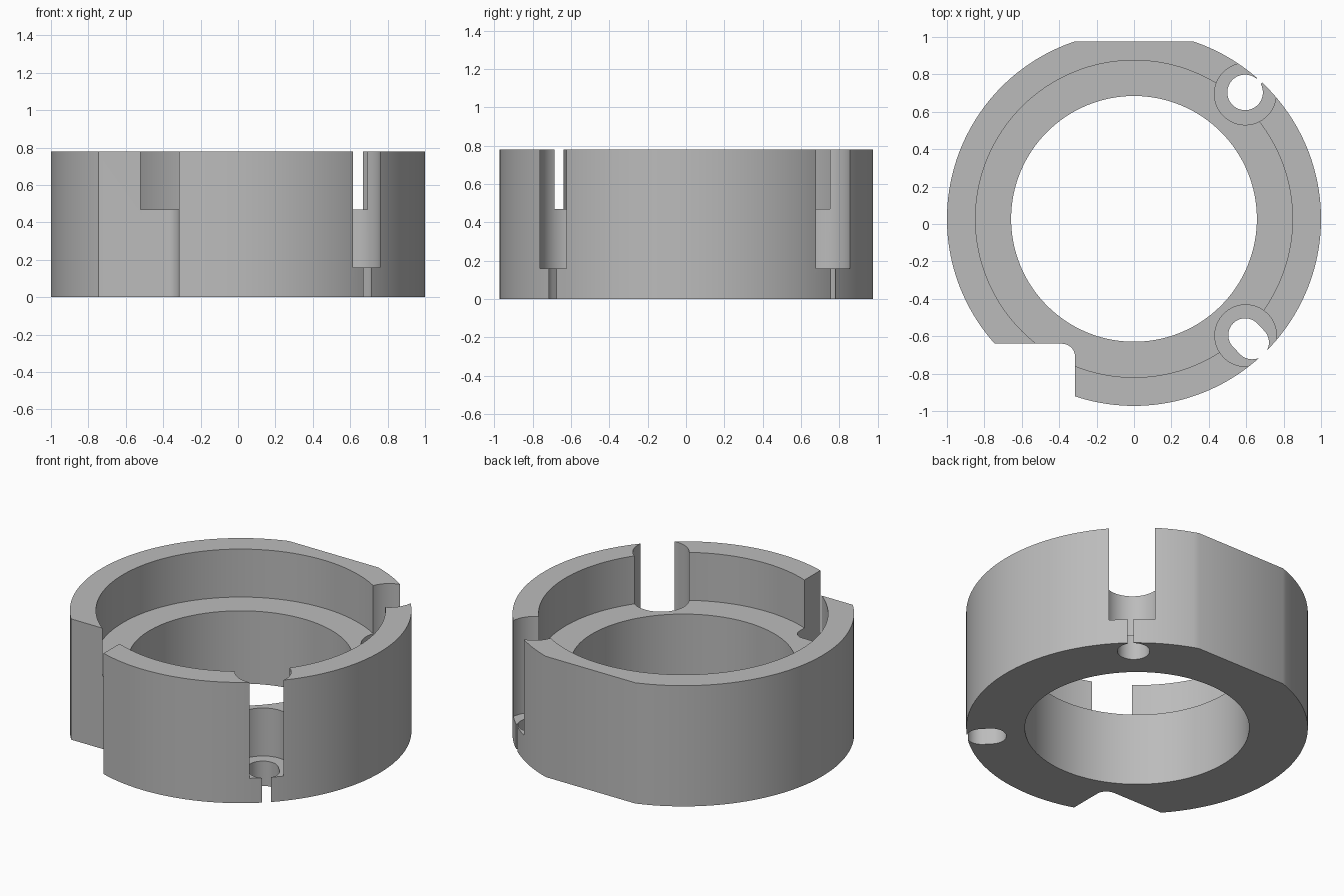
import bpy, bmesh, math
from mathutils import Vector

cube = bpy.data.objects.get("Cube")
if cube:
    bpy.data.objects.remove(cube, do_unlink=True)

CY = 0.0275          # ring axis offset along y
HEIGHT = 0.78
FLOOR = 0.47         # recess floor
SEAT = 0.16          # counterbore floor

grey = bpy.data.materials.new("satin_grey")
grey.use_nodes = True
grey.diffuse_color = (0.5, 0.5, 0.5, 1)
grey.node_tree.nodes["Principled BSDF"].inputs["Base Color"].default_value = (0.5, 0.5, 0.5, 1)


def arc(cx, cy, r, start, end, steps):
    """Points along an arc, angles in degrees."""
    angles = [math.radians(start + (end - start) * i / steps) for i in range(steps + 1)]
    return [(cx + r * math.cos(a), cy + r * math.sin(a)) for a in angles]


def circle(cx, cy, r, steps=64):
    return arc(cx, cy, r, 0, 360, steps)[:-1]


def slot(start, end, r):
    """Rounded slot outline between two centres."""
    a = math.degrees(math.atan2(end[1] - start[1], end[0] - start[0]))
    return arc(*end, r, a - 90, a + 90, 24) + arc(*start, r, a + 90, a + 270, 24)


def prism(name, outline, z0, z1):
    """Extrude a counter-clockwise outline from z0 to z1."""
    bm = bmesh.new()
    base = bm.faces.new([bm.verts.new((x, y, z0)) for x, y in outline])
    top = bmesh.ops.extrude_face_region(bm, geom=[base])["geom"]
    verts = [g for g in top if isinstance(g, bmesh.types.BMVert)]
    bmesh.ops.translate(bm, vec=(0, 0, z1 - z0), verts=verts)
    bmesh.ops.recalc_face_normals(bm, faces=bm.faces)
    mesh = bpy.data.meshes.new(name)
    bm.to_mesh(mesh)
    bm.free()
    obj = bpy.data.objects.new(name, mesh)
    bpy.context.collection.objects.link(obj)
    return obj


def radial(angle, distance):
    a = math.radians(angle)
    return (distance * math.cos(a), CY + distance * math.sin(a))


# Ring body with a flat across the back
half = math.degrees(math.acos(0.9475))
ring = prism("clamp_ring", arc(0, CY, 1, 90 + half, 450 - half, 160), 0, HEIGHT)
ring.data.materials.append(grey)

# Central bore and stepped recess
cutters = [
    prism("bore_cutter", circle(0, CY, 0.657, 128), -0.1, 1),
    prism("recess_cutter", circle(0, CY, 0.8475, 128), FLOOR, 1),
]

# Front corner notch with a rounded inner corner
notch = [(-1.2, -1.2), (-0.315, -1.2)] + arc(-0.385, -0.71, 0.07, 0, 90, 12) + [(-1.2, -0.64)]
cutters.append(prism("notch_cutter", notch, -0.1, 1))

# Counterbores that break through the outer wall
for name, centre in (("back", (0.595, 0.695)), ("front", (0.597, -0.597))):
    cutters.append(prism(name + "_counterbore_cutter", circle(*centre, 0.165), SEAT, 1))

# Screw holes: round with a slit at the back, slotted at the front
cutters.append(prism("back_hole_cutter", circle(*radial(48.7, 0.9), 0.095), -0.1, 0.3))
cutters.append(prism("back_slit_cutter", slot(radial(47.8, 0.93), radial(47.8, 1.1), 0.018), -0.1, 0.3))
cutters.append(prism("front_slot_cutter", slot(radial(-46.3, 0.86), radial(-46.3, 0.914), 0.09), -0.1, 0.3))

bpy.ops.object.select_all(action="DESELECT")
bpy.context.view_layer.objects.active = ring
ring.select_set(True)
for cutter in cutters:
    cutter.hide_render = True
    mod = ring.modifiers.new(cutter.name, "BOOLEAN")
    mod.operation = "DIFFERENCE"
    mod.solver = "EXACT"
    mod.object = cutter
    bpy.ops.object.modifier_apply(modifier=mod.name)
    bpy.data.objects.remove(cutter, do_unlink=True)

bpy.ops.object.shade_smooth_by_angle(angle=math.radians(30))
